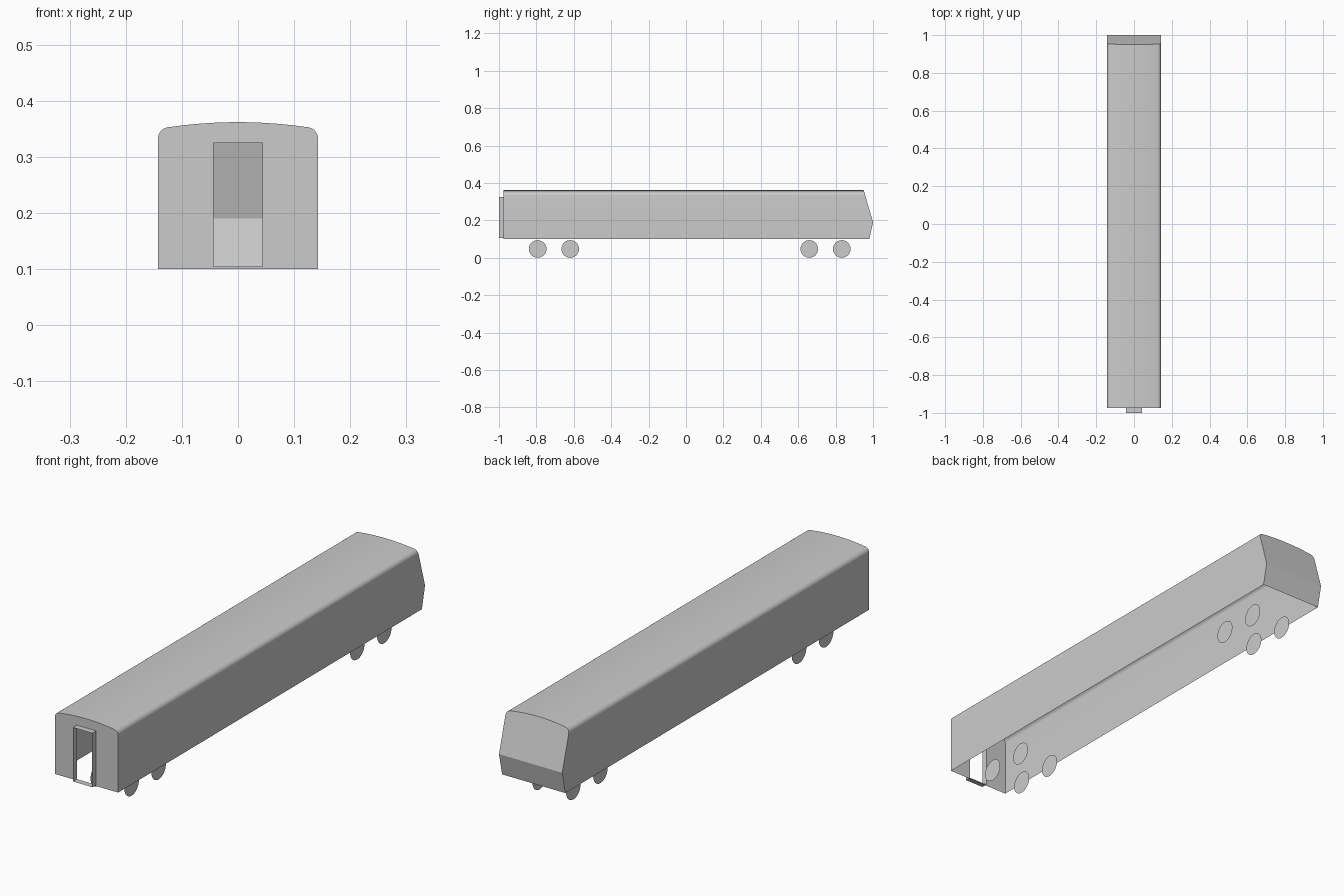
import bpy, bmesh
from math import sin, cos, radians

if "Cube" in bpy.data.objects:
    bpy.data.objects.remove(bpy.data.objects["Cube"])

HALF_W, BASE, WAIST = 0.1425, 0.10, 0.19
FRONT = -0.975


def finish(bm, name, smooth=False):
    mesh = bpy.data.meshes.new(name)
    bm.to_mesh(mesh)
    bm.free()
    obj = bpy.data.objects.new(name, mesh)
    bpy.context.collection.objects.link(obj)
    if smooth:
        bpy.ops.object.select_all(action='DESELECT')
        obj.select_set(True)
        bpy.context.view_layer.objects.active = obj
        bpy.ops.object.shade_smooth_by_angle(angle=radians(24))
    return obj


def nose_y(z):
    # raked windscreen above the waist, undercut below it
    if z >= WAIST:
        return 1.0 - 0.05 * (z - WAIST) / (0.362 - WAIST)
    return 1.0 - 0.02 * (WAIST - z) / (WAIST - BASE)


# Half cross-section: wall, rounded eave, shallow arched roof
half = [(HALF_W, BASE), (HALF_W, WAIST)]
for i in range(9):
    a = radians(80 * i / 8)
    half.append((HALF_W - 0.02 + 0.02 * cos(a), 0.333 + 0.02 * sin(a)))
ex, ez = half[-1]
for i in range(1, 9):
    x = ex * (1 - i / 8)
    half.append((x, 0.362 - (0.362 - ez) * (x / ex) ** 2))
profile = half + [(-x, z) for x, z in reversed(half[:-1])]

# Body shell, open underneath
bm = bmesh.new()
front = [bm.verts.new((x, FRONT, z)) for x, z in profile]
back = [bm.verts.new((x, nose_y(z), z)) for x, z in profile]
for i in range(len(profile) - 1):
    bm.faces.new((front[i], back[i], back[i + 1], front[i + 1]))

# Two-plane nose
bm.faces.new(list(reversed(back[1:-1])))
bm.faces.new((back[0], back[-1], back[-2], back[1]))
bm.normal_update()
finish(bm, "carriage_shell", smooth=True)

# End wall with doorway
door = [(-0.0435, 0.105), (0.0435, 0.105), (0.0435, 0.325), (-0.0435, 0.325)]
bm = bmesh.new()
edges = []
for loop in (profile, door):
    vs = [bm.verts.new((x, FRONT, z)) for x, z in loop]
    edges += [bm.edges.new((vs[i], vs[i - 1])) for i in range(len(vs))]
bmesh.ops.triangle_fill(bm, edges=edges, use_beauty=True, normal=(0, -1, 0))
finish(bm, "end_wall")

# Gangway collar around the doorway
bm = bmesh.new()
inner = [bm.verts.new((x, FRONT, z)) for x, z in door]
outer = [bm.verts.new((x, -1.0, z)) for x, z in door]
for i in range(4):
    bm.faces.new((inner[i - 1], inner[i], outer[i], outer[i - 1]))
finish(bm, "gangway_collar")

# Flat wheel discs
R = 0.047
for side, sx in (("right", 1), ("left", -1)):
    for n, y in enumerate((-0.793, -0.619, 0.659, 0.833), 1):
        bm = bmesh.new()
        ring = [bm.verts.new((0, sx * R * cos(radians(a)), R * sin(radians(a))))
                for a in [i * 360 / 32 for i in range(32)]]
        bm.faces.new(ring)
        wheel = finish(bm, f"wheel_{side}_{n}")
        wheel.location = (sx * 0.076, y, R)
